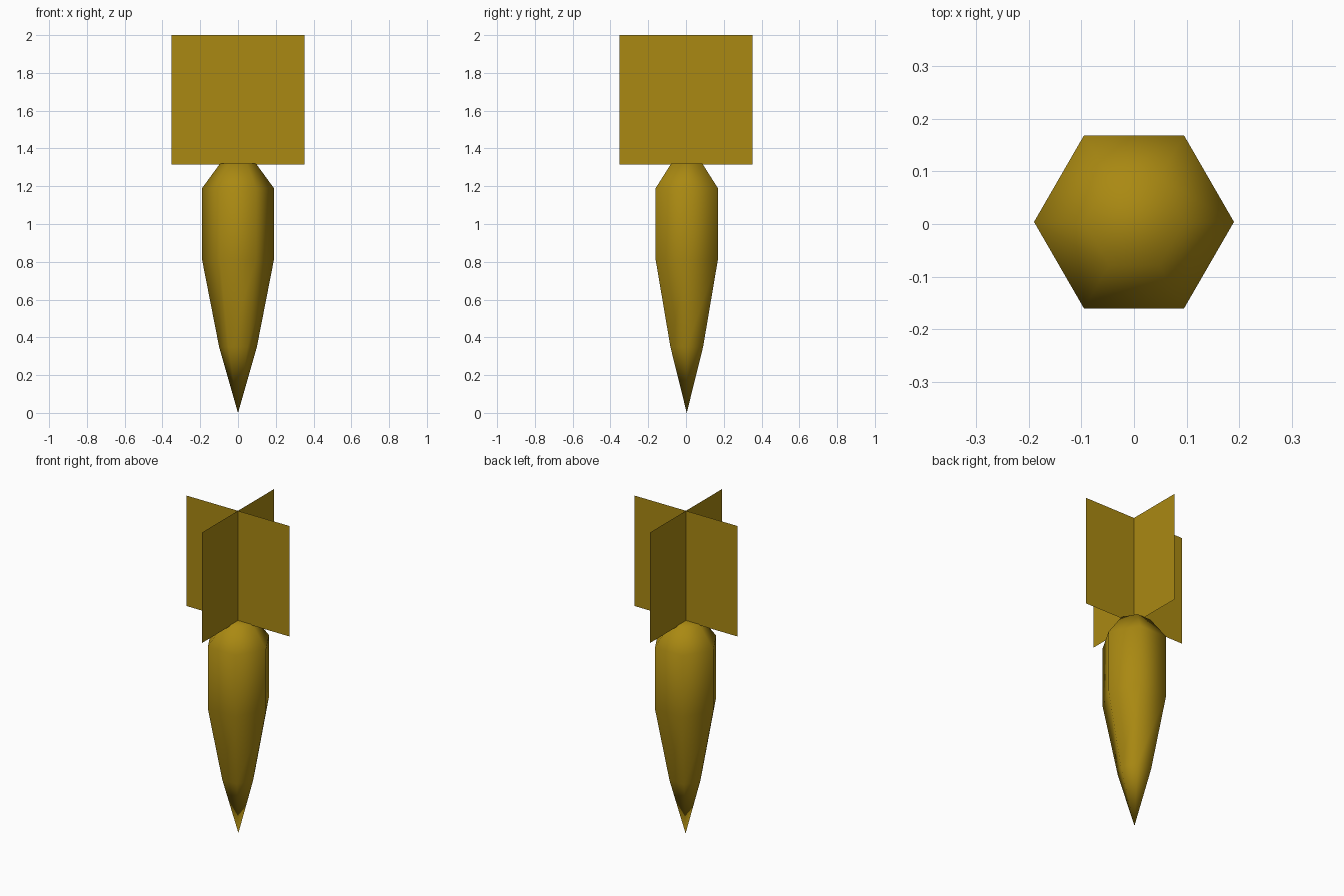
import bpy, bmesh
from math import cos, sin, pi

if "Cube" in bpy.data.objects:
    bpy.data.objects.remove(bpy.data.objects["Cube"])

brass = bpy.data.materials.new("brass")
brass.diffuse_color = (0.40, 0.25, 0.006, 1)
brass.use_nodes = True
brass.node_tree.nodes["Principled BSDF"].inputs["Base Color"].default_value = brass.diffuse_color


def add_object(name, bm, smooth):
    mesh = bpy.data.meshes.new(name)
    for f in bm.faces:
        f.smooth = smooth
    bm.to_mesh(mesh)
    bm.free()
    mesh.materials.append(brass)
    obj = bpy.data.objects.new(name, mesh)
    bpy.context.collection.objects.link(obj)
    return obj


# Body: six-sided smooth-shaded spindle, (radius, z) rings above a pointed tip
SIDES = 6
profile = [(0.10, 0.35), (0.19, 0.81), (0.19, 1.19), (0.095, 1.32)]
bm = bmesh.new()
tip = bm.verts.new((0, 0, 0))
rings = [[bm.verts.new((r * cos(2 * pi * i / SIDES), r * sin(2 * pi * i / SIDES), z))
          for i in range(SIDES)] for r, z in profile]
for i in range(SIDES):
    j = (i + 1) % SIDES
    bm.faces.new((tip, rings[0][j], rings[0][i]))
    for low, high in zip(rings, rings[1:]):
        bm.faces.new((low[i], low[j], high[j], high[i]))
bm.faces.new(rings[-1])
bmesh.ops.recalc_face_normals(bm, faces=bm.faces)
body = add_object("body", bm, True)
body.location.y = 0.004

# Tail: four thin flat vanes meeting on the axis
W, Z0, Z1 = 0.353, 1.315, 2.0
bm = bmesh.new()
axis = [bm.verts.new((0, 0, z)) for z in (Z0, Z1)]
for dx, dy in ((1, 0), (0, 1), (-1, 0), (0, -1)):
    outer = [bm.verts.new((W * dx, W * dy, z)) for z in (Z0, Z1)]
    bm.faces.new((axis[0], outer[0], outer[1], axis[1]))
add_object("tail_vanes", bm, False)
